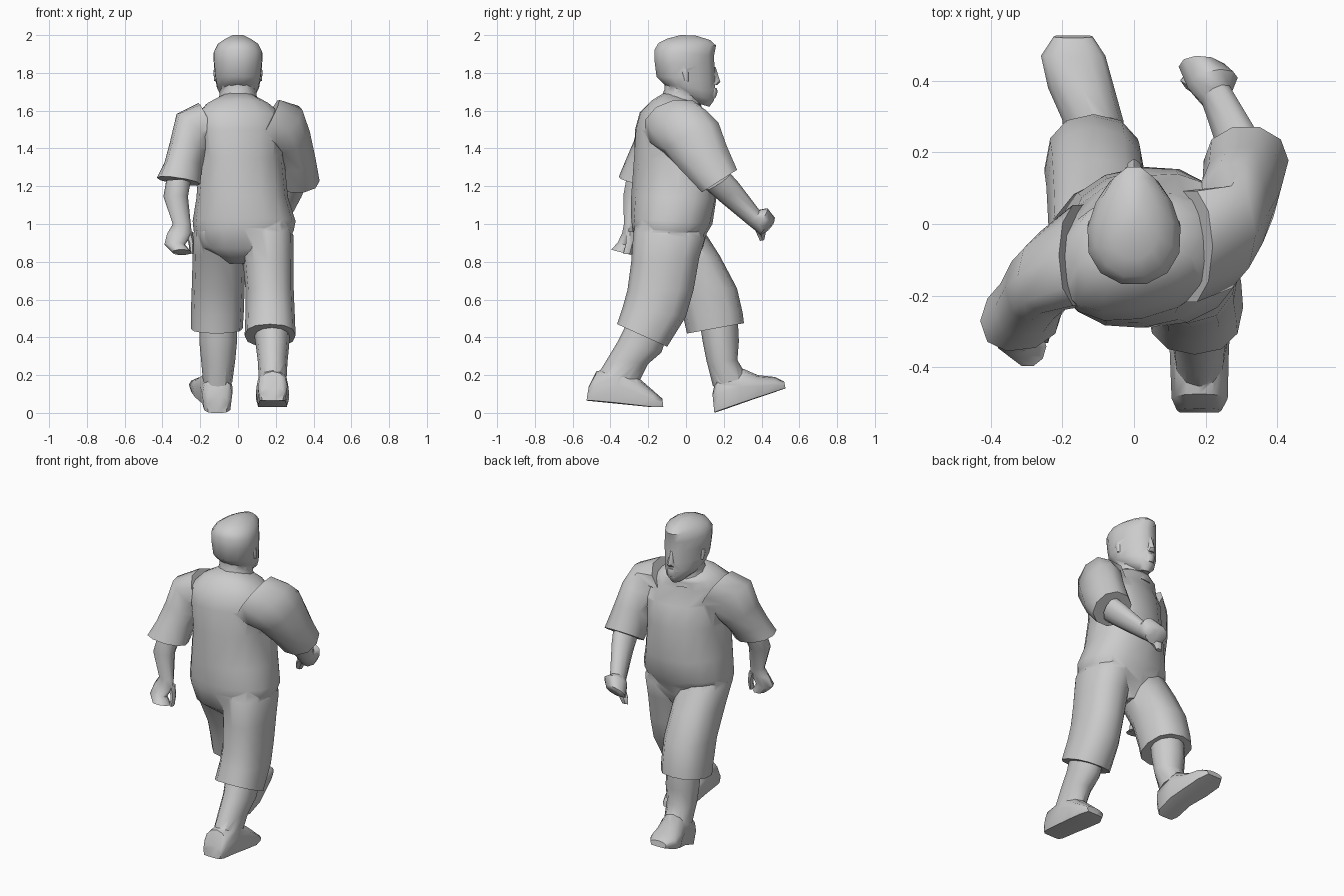
import bpy, bmesh, math

GREY = bpy.data.materials.new("plain_grey")
GREY.diffuse_color = (0.6, 0.6, 0.6, 1)


def smooth(ob, angle):
    bpy.ops.object.select_all(action='DESELECT')
    ob.select_set(True)
    bpy.context.view_layer.objects.active = ob
    bpy.ops.object.shade_smooth_by_angle(angle=math.radians(angle))


def loft(name, rings, n=12, power=1.0, egg=0.0, sole=False, angle=50):
    """Skin closed rings: (x0, x1, y_back, z_back, y_front, z_front[, skew, tilt])."""
    bm = bmesh.new()
    loops = []
    for r in rings:
        x0, x1, yb, zb, yf, zf = r[:6]
        skew = r[6] if len(r) > 6 else 0           # y per x
        tilt = r[7] if len(r) > 7 else 0           # z per x
        loop = []
        for i in range(n):
            t = 2 * math.pi * i / n
            c, s = math.cos(t), math.sin(t)
            c = math.copysign(abs(c) ** power, c)
            s = math.copysign(abs(s) ** power, s)
            if sole and s < 0:
                s = -min(1, 1.9 * abs(s))          # flat underside
            dx = (x1 - x0) / 2 * c * (1 - egg * s)
            loop.append(bm.verts.new(((x0 + x1) / 2 + dx,
                                      (yb + yf) / 2 + (yf - yb) / 2 * s + skew * dx,
                                      (zb + zf) / 2 + (zf - zb) / 2 * s + tilt * dx)))
        loops.append(loop)
    for a, b in zip(loops, loops[1:]):
        for i in range(n):
            j = (i + 1) % n
            bm.faces.new((a[i], a[j], b[j], b[i]))
    bm.faces.new(loops[0])
    bm.faces.new(loops[-1])
    bmesh.ops.recalc_face_normals(bm, faces=bm.faces)
    me = bpy.data.meshes.new(name)
    bm.to_mesh(me)
    bm.free()
    me.materials.append(GREY)
    ob = bpy.data.objects.new(name, me)
    bpy.context.collection.objects.link(ob)
    smooth(ob, angle)
    return ob


def fuse(base, others, angle):
    """Union the parts into the base so no hidden faces remain inside."""
    for o in others:
        mod = base.modifiers.new("join", 'BOOLEAN')
        mod.operation, mod.solver, mod.object = 'UNION', 'EXACT', o
        bpy.context.view_layer.update()
        dg = bpy.context.evaluated_depsgraph_get()
        me = bpy.data.meshes.new_from_object(base.evaluated_get(dg))
        base.modifiers.remove(mod)
        if len(me.polygons) > 0.75 * len(base.data.polygons):
            base.data = me
            bpy.data.objects.remove(o)
    smooth(base, angle)


# Shirt and hips, shoulders turned with the stride
torso = loft("clothes", [
    (-.06, .09, -.16, .79, .05, .79),
    (-.20, .25, -.26, .87, .09, .88),
    (-.235, .295, -.285, .98, .11, .95),
    (-.24, .305, -.29, 1.03, .14, 1.0),
    (-.22, .265, -.29, 1.15, .16, 1.13, .08),
    (-.205, .245, -.275, 1.35, .155, 1.33, .14),
    (-.22, .26, -.265, 1.5, .135, 1.47, .18),
    (-.22, .24, -.24, 1.59, .08, 1.56, .16),
    (-.17, .17, -.18, 1.655, .085, 1.61, .1),
    (-.10, .10, -.115, 1.695, .08, 1.63)], n=16, power=.88)

# Sleeves grow out of the shoulders: left swings back, right swings forward
left_sleeve = loft("left_sleeve", [
    (-.21, -.09, -.235, 1.54, .06, 1.50, 0, -2.0),
    (-.325, -.13, -.25, 1.52, -.01, 1.46, .15, -.95),
    (-.36, -.16, -.275, 1.43, -.05, 1.37, .15, -.35),
    (-.39, -.19, -.315, 1.34, -.11, 1.285, .2, -.1),
    (-.43, -.20, -.355, 1.245, -.16, 1.21, .12, -.15)], n=10, power=.9)
right_sleeve = loft("right_sleeve", [
    (.09, .22, -.225, 1.51, .10, 1.57, 0, 1.8),
    (.14, .34, -.19, 1.455, .11, 1.575, .1, .9),
    (.165, .38, -.12, 1.385, .175, 1.53, .1, .3),
    (.19, .41, -.03, 1.28, .22, 1.42),
    (.195, .432, .08, 1.165, .275, 1.29)], n=10, power=.95)

# Shorts legs
left_shorts = loft("left_shorts_leg", [
    (-.21, .02, -.22, 1.03, .08, 1.0),
    (-.237, .03, -.235, .96, .11, .94),
    (-.24, .04, -.16, .83, .18, .83),
    (-.245, .035, -.06, .65, .27, .66),
    (-.25, .03, -.015, .51, .30, .53),
    (-.25, .025, .005, .42, .307, .475)], power=.85)
right_shorts = loft("right_shorts_leg", [
    (.02, .26, -.24, 1.05, .08, .99),
    (.01, .293, -.278, .96, .10, .92),
    (.025, .295, -.29, .80, .07, .82),
    (.04, .295, -.31, .65, .04, .65),
    (.04, .30, -.335, .56, .0, .51),
    (.035, .305, -.365, .47, -.10, .35)], power=.85)
fuse(torso, [left_sleeve, right_sleeve, left_shorts, right_shorts], 50)

# Head with neck and facial features
head = loft("head", [
    (-.045, .045, -.01, 1.66, .125, 1.62),
    (-.092, .092, -.08, 1.71, .152, 1.655),
    (-.112, .112, -.125, 1.745, .157, 1.70),
    (-.120, .120, -.16, 1.78, .157, 1.76),
    (-.128, .128, -.17, 1.86, .155, 1.83),
    (-.130, .130, -.172, 1.92, .152, 1.89),
    (-.108, .108, -.15, 1.958, .163, 1.945),
    (-.07, .07, -.10, 1.982, .13, 1.974),
    (-.03, .03, -.03, 2.0, .05, 1.998)], n=14, egg=.2)
features = [
    loft("neck", [(-.115, .115, -.14, 1.65, .09, 1.58),
                  (-.10, .10, -.115, 1.71, .08, 1.63),
                  (-.09, .09, -.115, 1.80, .08, 1.72)]),
    loft("nose", [(-.028, .028, .11, 1.735, .165, 1.735),
                  (-.024, .024, .11, 1.76, .182, 1.752),
                  (-.012, .012, .11, 1.83, .157, 1.83)], n=8),
    loft("lips", [(-.035, .035, .09, 1.67, .158, 1.67),
                  (-.035, .035, .09, 1.70, .168, 1.70),
                  (-.035, .035, .09, 1.72, .162, 1.72)], n=8)]
for side, s in (("left", -1), ("right", 1)):
    features.append(loft(side + "_ear", [
        (s * .116 - .01, s * .116 + .01, -.008, 1.76, .012, 1.755),
        (s * .118 - .012, s * .118 + .012, -.022, 1.80, .014, 1.80),
        (s * .118 - .01, s * .118 + .01, -.015, 1.82, .01, 1.82)], n=8))
fuse(head, features, 50)

# Forearms and hands
left_arm = loft("left_forearm", [
    (-.38, -.25, -.32, 1.235, -.18, 1.225),
    (-.395, -.265, -.335, 1.15, -.215, 1.14),
    (-.345, -.25, -.33, 1.0, -.265, 1.0),
    (-.375, -.245, -.34, .95, -.275, .95),
    (-.39, -.28, -.365, .90, -.28, .88),
    (-.35, -.245, -.40, .865, -.285, .835)], n=10)
left_thumb = loft("left_thumb", [
    (-.29, -.24, -.32, .96, -.27, .96),
    (-.262, -.232, -.32, .90, -.28, .90),
    (-.255, -.235, -.335, .84, -.295, .84)], n=6)
fuse(left_arm, [left_thumb], 50)
right_arm = loft("right_forearm", [
    (.25, .37, .11, 1.18, .23, 1.27, .4),
    (.235, .345, .18, 1.12, .275, 1.22, .4),
    (.19, .275, .325, 1.0, .385, 1.075, .4),
    (.15, .29, .36, .97, .43, 1.085, .2),
    (.125, .265, .395, .94, .47, 1.035, -.1),
    (.14, .22, .42, .955, .465, 1.01, -.2)], n=10)
right_thumb = loft("right_thumb", [
    (.16, .22, .355, .98, .41, 1.0),
    (.13, .19, .375, .94, .425, .95),
    (.13, .17, .39, .91, .415, .915)], n=6)
fuse(right_arm, [right_thumb], 50)

# Calves with shoes: front toe lifted, rear heel lifted
left_calf = loft("left_lower_leg", [
    (-.205, -.005, .075, .46, .275, .48),
    (-.205, -.005, .088, .38, .28, .38),
    (-.195, -.015, .11, .27, .272, .28),
    (-.185, -.03, .143, .14, .325, .19)])
left_shoe = loft("left_shoe", [
    (-.165, -.055, .15, .0, .14, .10),
    (-.19, -.03, .18, .01, .16, .19),
    (-.20, -.03, .28, .045, .30, .235),
    (-.24, -.055, .38, .08, .38, .20),
    (-.26, -.08, .47, .11, .47, .19),
    (-.225, -.115, .527, .13, .52, .165)], sole=True)
fuse(left_calf, [left_shoe], 55)
right_calf = loft("right_lower_leg", [
    (.085, .275, -.32, .46, -.11, .38),
    (.095, .27, -.36, .38, -.13, .32),
    (.105, .262, -.42, .28, -.20, .26),
    (.11, .257, -.475, .19, -.25, .16)])
right_shoe = loft("right_shoe", [
    (.12, .245, -.527, .065, -.515, .14),
    (.105, .262, -.50, .062, -.475, .22),
    (.10, .265, -.38, .05, -.34, .25),
    (.095, .27, -.28, .04, -.245, .18),
    (.095, .27, -.18, .03, -.17, .115),
    (.13, .25, -.12, .03, -.125, .075)], sole=True)
fuse(right_calf, [right_shoe], 55)
